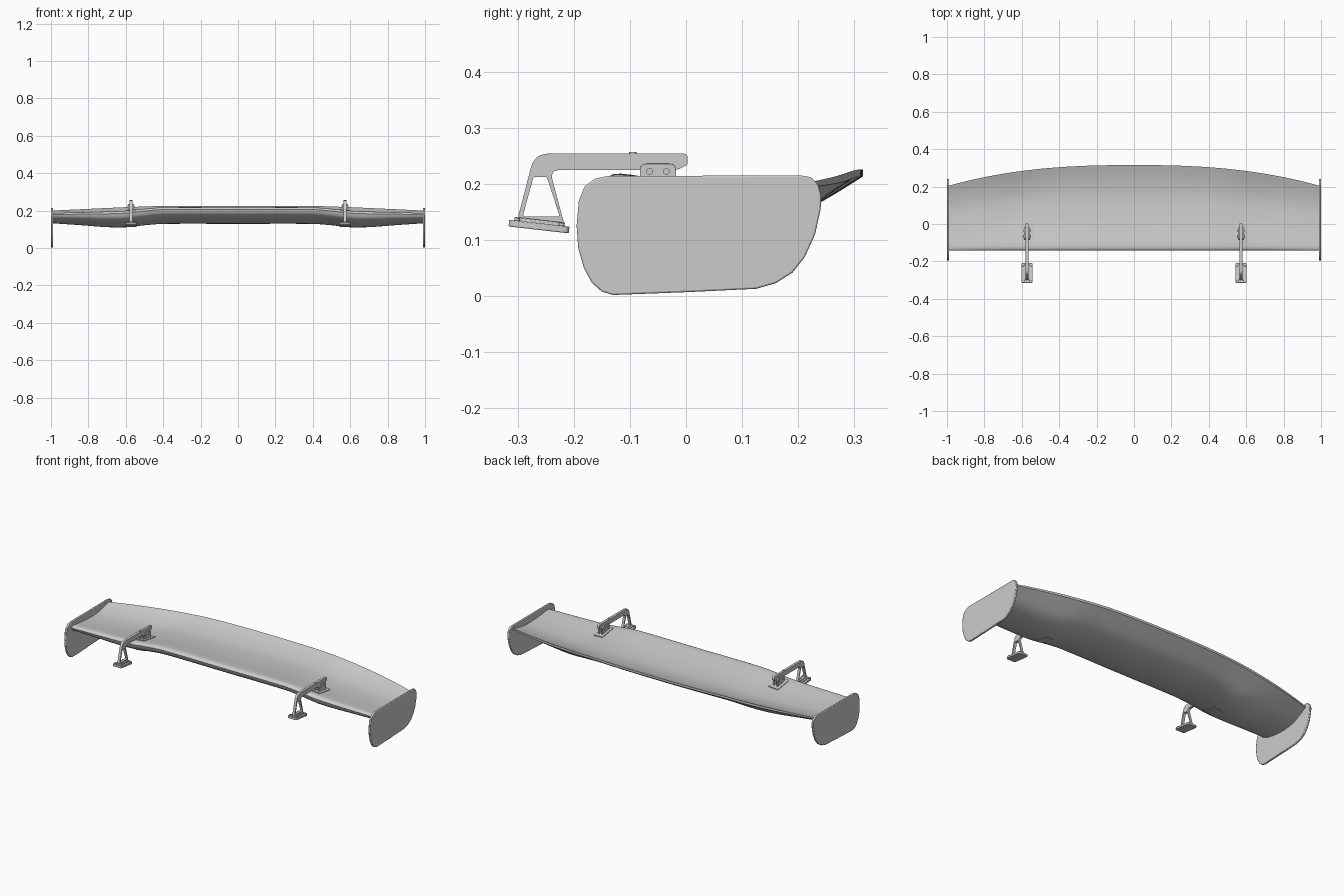
import bpy, bmesh
from math import radians, pi
from mathutils import Vector, Matrix

if "Cube" in bpy.data.objects:
    bpy.data.objects.remove(bpy.data.objects["Cube"])

# airfoil offsets from chord line (chord fraction, dz)
TOP = [(0, 0), (.025, .010), (.1, .008), (.2, -.001), (.4, -.016), (.65, -.024), (.85, -.013), (1, .005)]
LOW = [(0, 0), (.02, -.022), (.1, -.046), (.2, -.063), (.4, -.081), (.6, -.083), (.75, -.070), (.87, -.043), (1, -.008)]
# spanwise controls: |x|, leading edge z, trailing edge z, thickness scale
SPAN = [(0, .206, .221, 1), (.4, .206, .220, 1), (.5, .198, .217, 1.02), (.6, .187, .213, 1.06),
        (.7, .183, .209, 1.0), (.85, .181, .203, .82), (.99, .179, .197, .66)]


def interp(tab, x):
    """Smooth interpolation through a small table."""
    n = len(tab)
    i = max(k for k in range(n - 1) if tab[k][0] <= x + 1e-9)
    a, b = tab[i], tab[i + 1]
    p, q = tab[max(i - 1, 0)], tab[min(i + 2, n - 1)]
    h = b[0] - a[0]
    t = (x - a[0]) / h
    out = []
    for c in range(1, len(a)):
        ma = (b[c] - p[c]) / (b[0] - p[0]) * h
        mb = (q[c] - a[c]) / (q[0] - a[0]) * h
        out.append((2*t**3 - 3*t*t + 1) * a[c] + (t**3 - 2*t*t + t) * ma
                   + (3*t*t - 2*t**3) * b[c] + (t**3 - t*t) * mb)
    return out


def wing_point(x, s, tab):
    le, te, k = interp(SPAN, abs(x))
    y0, y1 = -.143, .315 - .113 * abs(x) ** 2.5
    return Vector((x, y0 + (y1 - y0) * s, le + (te - le) * s + k * interp(tab, s)[0]))


def finish(bm, name, bevel=0, segs=2):
    bmesh.ops.recalc_face_normals(bm, faces=bm.faces)
    me = bpy.data.meshes.new(name)
    bm.to_mesh(me)
    bm.free()
    ob = bpy.data.objects.new(name, me)
    bpy.context.collection.objects.link(ob)
    if bevel:
        m = ob.modifiers.new("bevel", 'BEVEL')
        m.width, m.segments, m.limit_method = bevel, segs, 'ANGLE'
    bpy.ops.object.select_all(action='DESELECT')
    ob.select_set(True)
    bpy.context.view_layer.objects.active = ob
    bpy.ops.object.shade_smooth_by_angle(angle=radians(35))
    return ob


def loft(name, rings):
    bm = bmesh.new()
    vs = [[bm.verts.new(p) for p in r] for r in rings]
    n = len(vs[0])
    for a, b in zip(vs, vs[1:]):
        for i in range(n):
            bm.faces.new((a[i], a[(i + 1) % n], b[(i + 1) % n], b[i]))
    bm.faces.new(vs[0])
    bm.faces.new(vs[-1])
    return finish(bm, name)


def fillet(pts):
    """Round corners given as (y, z, radius)."""
    out = []
    for i, (y, z, r) in enumerate(pts):
        c = Vector((y, z))
        if not r:
            out.append(c)
            continue
        a = c + (Vector(pts[i - 1][:2]) - c).normalized() * r
        b = c + (Vector(pts[(i + 1) % len(pts)][:2]) - c).normalized() * r
        for k in range(7):
            t = k / 6
            out.append(a * (1 - t)**2 + c * 2*t*(1 - t) + b * t*t)
    return out


def plate(name, loops, x, width, bevel):
    """Side-view outline (with optional holes) extruded along x."""
    cu = bpy.data.curves.new(name, 'CURVE')
    cu.dimensions, cu.fill_mode = '2D', 'BOTH'
    cu.extrude = width / 2
    for pts in loops:
        sp = cu.splines.new('POLY')
        sp.points.add(len(pts) - 1)
        for p, v in zip(sp.points, pts):
            p.co = (v[0], v[1], 0, 1)
        sp.use_cyclic_u = True
    tmp = bpy.data.objects.new(name, cu)
    me = bpy.data.meshes.new_from_object(tmp)
    bm = bmesh.new()
    bm.from_mesh(me)
    bpy.data.objects.remove(tmp)
    bpy.data.meshes.remove(me)
    bmesh.ops.remove_doubles(bm, verts=bm.verts, dist=1e-5)
    for v in bm.verts:
        y, z, w = v.co
        v.co = (x + w, y, z)
    return finish(bm, name, bevel)


def cylinder(name, r, depth, mat):
    bm = bmesh.new()
    bmesh.ops.create_cone(bm, cap_ends=True, segments=12, radius1=r, radius2=r, depth=depth, matrix=mat)
    return finish(bm, name)


# wing blade
S = [0, .006, .015, .03, .06] + [.1 + .05 * i for i in range(19)]
rings = []
for i in range(67):
    x = -.99 + 1.98 * i / 66
    rings.append([wing_point(x, s, TOP) for s in S] + [wing_point(x, s, LOW) for s in reversed(S[1:])])
loft("wing_blade", rings)

END = [(-.14, .214, 0), (.205, .215, 0), (.222, .212, 0), (.235, .2, 0), (.241, .18, 0), (.24, .155, 0),
       (.23, .11, 0), (.212, .07, 0), (.19, .042, 0), (.16, .023, 0), (.125, .013, 0), (0, .007, 0),
       (-.13, .002, 0), (-.15, .008, 0), (-.168, .024, 0), (-.182, .05, 0), (-.192, .085, 0), (-.195, .125, 0),
       (-.191, .17, 0), (-.181, .195, 0), (-.163, .209, 0)]
ARM = [(-.302, .130, 0), (-.27, .254, .026), (.003, .254, .008), (.003, .234, .004), (-.016, .225, .006),
       (-.243, .225, .02), (-.214, .118, 0)]
HOLE = [(-.291, .142, .005), (-.225, .142, .005), (-.248, .212, .003), (-.272, .212, .003)]
BLOCK = [(-.082, .165, 0), (-.082, .236, .012), (-.018, .236, .012), (-.018, .160, 0)]

for side, d in (("left", -1), ("right", 1)):
    plate(side + "_endplate", [fillet(END)], d * .994, .012, .003)
    # gooseneck bracket
    mx = d * .572
    plate(side + "_bracket", [fillet(ARM), fillet(HOLE)], mx, .015, .0015)
    for off in (-.011, .011):
        plate(side + "_clamp", [fillet(BLOCK)], mx + off, .008, .001)
    # pads hugging both wing skins
    for nm, tab, dz in (("upper_pad", TOP, .005), ("lower_pad", LOW, -.002)):
        loft(f"{side}_{nm}", [[wing_point(mx + w, s, tab) + Vector((0, 0, h)) for w, h in
             ((-.029, -dz), (.029, -dz), (.029, dz * .7), (.026, dz), (-.026, dz), (-.029, dz * .7))]
             for s in (.1, .14, .18, .22, .26, .3, .34)])
    # clamp bolts through the arm
    for y in (-.065, -.035):
        cylinder(side + "_clamp_bolt", .006, .038, Matrix.Translation((mx, y, .222)) @ Matrix.Rotation(pi / 2, 4, 'Y'))
    # sloped mounting foot with bolts
    rot = Matrix.Translation((mx, -.262, .124)) @ Matrix.Rotation(radians(-6.5), 4, 'X')
    for nm, w, l, h, z in (("foot", .060, .108, .012, 0), ("foot_rib", .034, .09, .008, .008)):
        bm = bmesh.new()
        bmesh.ops.create_cube(bm, size=1, matrix=rot @ Matrix.Translation((0, 0, z)) @ Matrix.Diagonal((w, l, h, 1)))
        up = [e for e in bm.edges if abs((e.verts[0].co - e.verts[1].co).length - h) < 1e-4]
        bmesh.ops.bevel(bm, geom=up, offset=.01, segments=4, affect='EDGES', profile=.5)
        finish(bm, f"{side}_{nm}", .0015)
    for px in (-.021, .021):
        for py in (-.04, .04):
            cylinder(side + "_foot_bolt", .005, .006, rot @ Matrix.Translation((px, py, .008)))
    # small nub on top of the arm
    cylinder(side + "_arm_pin", .007, .008, Matrix.Translation((mx, -.095, .253)))
